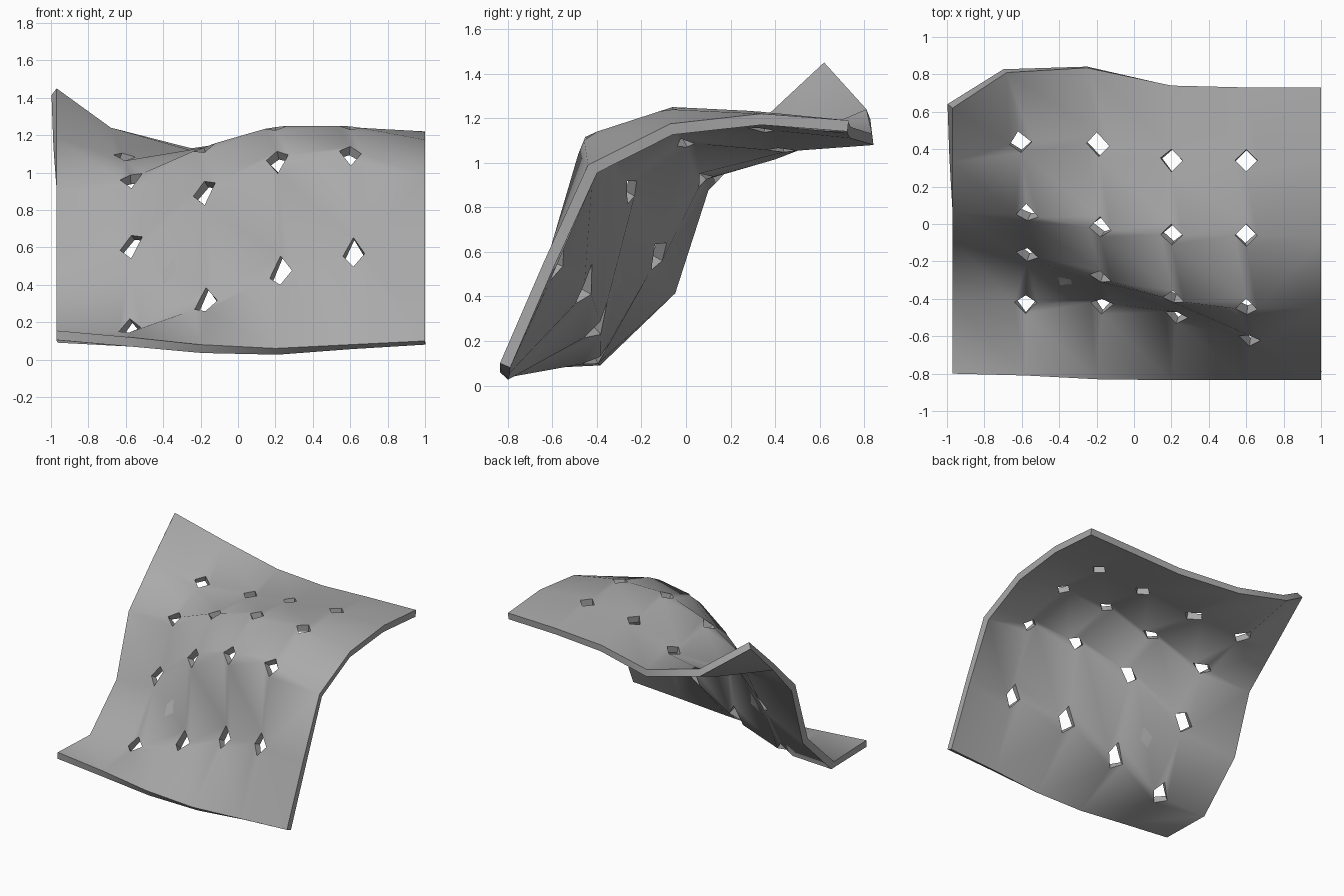
import bpy
import math
from mathutils import Vector

cube = bpy.data.objects.get("Cube")
if cube:
    bpy.data.objects.remove(cube, do_unlink=True)

# Control heights of the draped sheet: six rows from front to back, (x, y, z)
ROWS = [
    [(-.97, -.80, .155), (-.58, -.81, .12), (-.2, -.83, .08), (.2, -.835, .06), (.6, -.835, .08), (1, -.835, .1)],
    [(-.97, -.41, .14), (-.58, -.42, .15), (-.17, -.42, .29), (.23, -.48, .46), (.62, -.62, .57), (1, -.64, .55)],
    [(-.97, -.09, .44), (-.57, -.16, .61), (-.18, -.29, .92), (.21, -.41, 1.09), (.6, -.46, 1.12), (1, -.44, .99)],
    [(-.97, .06, .91), (-.57, .05, .97), (-.18, -.03, 1.14), (.2, -.06, 1.25), (.6, -.06, 1.25), (1, -.07, 1.175)],
    [(-.97, .33, 1.18), (-.61, .44, 1.08), (-.19, .43, 1.1), (.2, .34, 1.2), (.6, .34, 1.23), (1, .34, 1.22)],
    [(-.97, .62, 1.45), (-.68, .81, 1.24), (-.25, .835, 1.13), (.2, .74, 1.16), (.6, .73, 1.18), (1, .73, 1.19)],
]
N = len(ROWS)
HOLE = 0.15        # share of each grid edge taken by a diamond hole
THICK = 0.05

verts, index = [], {}


def corner(i, j, di, dj):
    """Index of the vertex at a grid point, slid towards a neighbour where a hole is cut."""
    inner = 0 < i < N - 1 and 0 < j < N - 1
    key = (i, j, di, dj) if inner else (i, j)
    if key not in index:
        p = Vector(ROWS[j][i])
        if inner:
            p = p.lerp(Vector(ROWS[j + dj][i + di]), HOLE)
        index[key] = len(verts)
        verts.append(p)
    return index[key]


# Every grid cell loses its corners to the diamond holes
faces = []
for j in range(N - 1):
    for i in range(N - 1):
        ring = [
            corner(i, j, 0, 1), corner(i, j, 1, 0),
            corner(i + 1, j, -1, 0), corner(i + 1, j, 0, 1),
            corner(i + 1, j + 1, 0, -1), corner(i + 1, j + 1, -1, 0),
            corner(i, j + 1, 1, 0), corner(i, j + 1, 0, -1),
        ]
        faces.append(list(dict.fromkeys(ring)))

mesh = bpy.data.meshes.new("perforated_sheet")
mesh.from_pydata(verts, [], faces)
sheet = bpy.data.objects.new("perforated_sheet", mesh)
bpy.context.collection.objects.link(sheet)

# Plain grey material
grey = bpy.data.materials.new("plain_grey")
grey.use_nodes = True
colour = (0.4, 0.4, 0.4, 1)
grey.diffuse_color = colour
grey.node_tree.nodes["Principled BSDF"].inputs["Base Color"].default_value = colour
mesh.materials.append(grey)

# Thickness below the sheet, then smooth shading with sharp rims
bpy.ops.object.select_all(action='DESELECT')
sheet.select_set(True)
bpy.context.view_layer.objects.active = sheet
solid = sheet.modifiers.new("thickness", 'SOLIDIFY')
solid.thickness = THICK
solid.offset = -1
solid.use_even_offset = True
bpy.ops.object.modifier_apply(modifier=solid.name)
bpy.ops.object.shade_smooth_by_angle(angle=math.radians(60))
